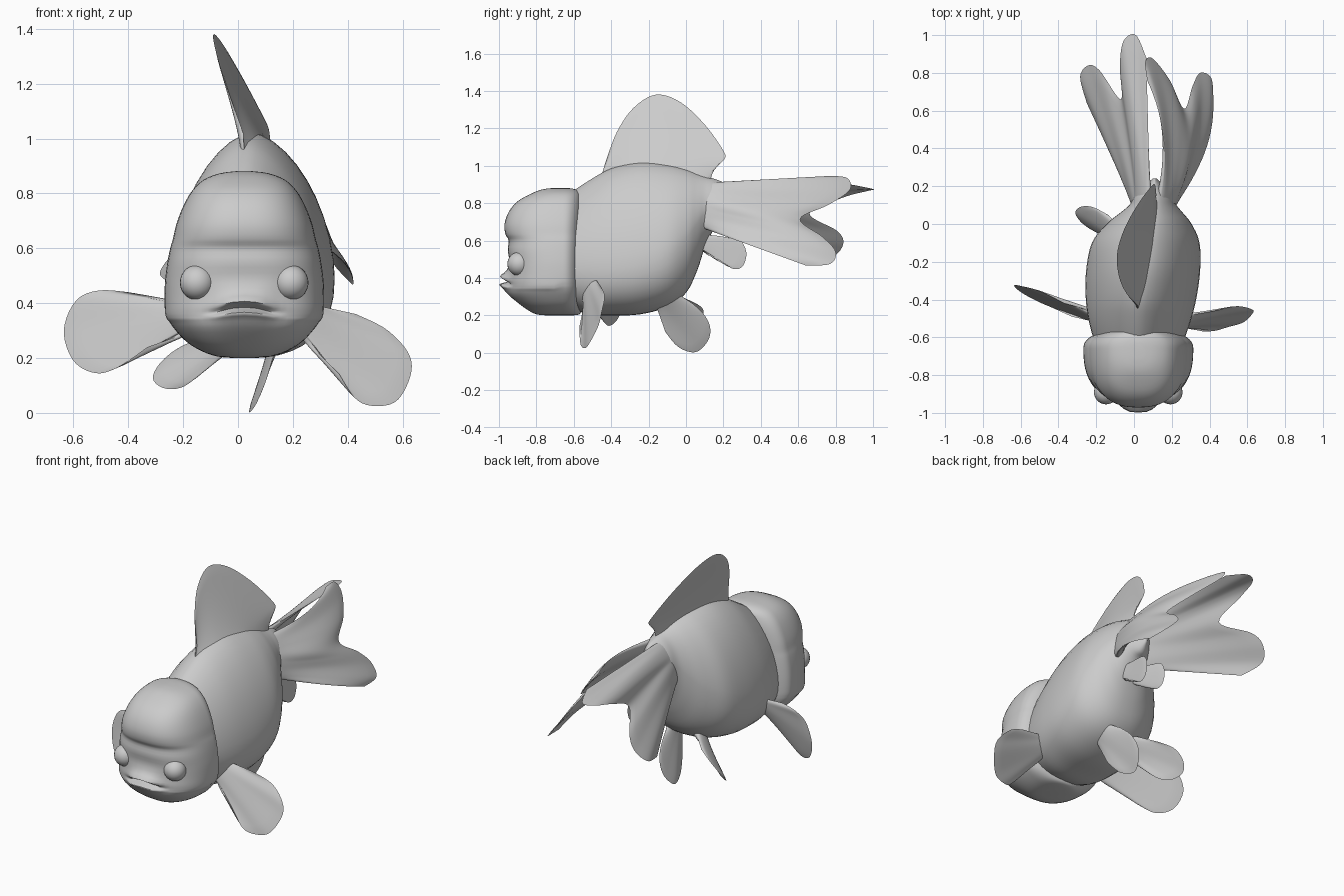
import bpy, bmesh, math
from mathutils import Vector

if "Cube" in bpy.data.objects:
    bpy.data.objects.remove(bpy.data.objects["Cube"])


def finish(name, bm, angle=50):
    bmesh.ops.remove_doubles(bm, verts=bm.verts, dist=1e-5)
    bmesh.ops.recalc_face_normals(bm, faces=bm.faces)
    me = bpy.data.meshes.new(name)
    bm.to_mesh(me)
    bm.free()
    for p in me.polygons:
        p.use_smooth = True
    me.set_sharp_from_angle(angle=math.radians(angle))
    ob = bpy.data.objects.new(name, me)
    bpy.context.collection.objects.link(ob)
    return ob


def spline(pts, count):
    """Catmull-Rom samples through points of any size."""
    n, out = len(pts), []
    for k in range(count):
        f = k / (count - 1) * (n - 1)
        i = min(int(f), n - 2)
        t = f - i
        a, b, c, d = (pts[max(0, min(n - 1, i + o))] for o in (-1, 0, 1, 2))
        out.append(tuple(
            0.5 * (2 * q + (r - p) * t + (2 * p - 5 * q + 4 * r - s) * t * t
                   + (3 * q - p - 3 * r + s) * t ** 3)
            for p, q, r, s in zip(a, b, c, d)))
    return out


def loft(name, rings):
    bm = bmesh.new()
    rows = [[bm.verts.new(p) for p in ring] for ring in rings]
    n = len(rows[0])
    for a, b in zip(rows, rows[1:]):
        for i in range(n):
            j = (i + 1) % n
            bm.faces.new((a[i], a[j], b[j], b[i]))
    bm.faces.new(rows[0])
    bm.faces.new(rows[-1])
    return finish(name, bm)


def power(v, n):
    return math.copysign(abs(v) ** (2 / n), v)


def fin(name, root, rim, thick=0.011, base=0.02, bulge=(0, 0, 0), nu=33, ns=14):
    """Fan-shaped blade from a root line to a curved rim, thin at its edges."""
    lo = [Vector(p) for p in spline(root, nu)]
    hi = [Vector(p) for p in spline(rim, nu)]
    bulge = Vector(bulge)
    grid = []
    for k in range(ns):
        s = k / (ns - 1)
        grid.append([a.lerp(b, s) + bulge * 4 * s * (1 - s) for a, b in zip(lo, hi)])
    bm = bmesh.new()
    for sign in (1, -1):
        rows = []
        for k in range(ns):
            s = k / (ns - 1)
            row = []
            for u in range(nu):
                du = grid[k][min(u + 1, nu - 1)] - grid[k][max(u - 1, 0)]
                ds = grid[min(k + 1, ns - 1)][u] - grid[max(k - 1, 0)][u]
                nrm = du.cross(ds).normalized()
                edge = max(0, math.sin(math.pi * u / (nu - 1))) ** 0.5
                t = (base * (1 - s) ** 3 + thick * (1 - s) ** 0.4) * edge
                row.append(bm.verts.new(grid[k][u] + nrm * sign * t))
            rows.append(row)
        for a, b in zip(rows, rows[1:]):
            for i in range(nu - 1):
                bm.faces.new((a[i], a[i + 1], b[i + 1], b[i]))
    return finish(name, bm)


# Body: pear-shaped sections (y, centre x, half width, bottom, top, widest height)
sections = [
    (-.64, .025, .23, .25, .84, .45), (-.52, .03, .268, .205, .92, .45),
    (-.4, .037, .292, .2, .985, .45), (-.25, .048, .302, .205, 1.02, .47),
    (-.1, .062, .285, .245, 1.01, .53), (0, .08, .225, .32, .985, .61),
    (.06, .093, .165, .44, .96, .69), (.1, .1, .125, .56, .945, .75),
    (.15, .103, .095, .66, .93, .8), (.2, .107, .05, .69, .91, .81),
    (.24, .11, .012, .74, .87, .81)]
rings = []
for y, cx, hw, zb, zt, zm in spline(sections, 41):
    ring = []
    for i in range(40):
        a = math.tau * i / 40
        n = 1.7 if math.sin(a) > 0 else 2.3
        h = zt - zm if math.sin(a) > 0 else zm - zb
        ring.append((cx + hw * power(math.cos(a), n), y, zm + h * power(math.sin(a), n)))
    rings.append(ring)
loft("body", rings)

# Head: horizontal sections (z, half width, front y, back y, lip bulge)
levels = [
    (.2, .04, -.75, -.6, 0), (.206, .1, -.8, -.57, 0), (.225, .155, -.84, -.56, 0),
    (.26, .212, -.89, -.555, 0), (.31, .258, -.94, -.55, .01), (.345, .28, -.95, -.55, .03),
    (.367, .287, -.95, -.55, .048), (.385, .29, -.95, -.55, -.005),
    (.407, .291, -.95, -.55, .045), (.44, .291, -.945, -.55, .015),
    (.49, .288, -.945, -.55, 0), (.55, .28, -.953, -.55, 0), (.6, .27, -.948, -.55, 0),
    (.635, .26, -.966, -.55, 0), (.69, .247, -.97, -.55, 0), (.755, .222, -.947, -.55, 0),
    (.81, .19, -.9, -.555, 0), (.85, .148, -.83, -.565, 0), (.873, .09, -.77, -.59, 0),
    (.881, .03, -.71, -.63, 0)]
rings = []
for z, hw, yf, yb, lip in spline(levels, 58):
    ring = []
    for i in range(64):
        a = math.tau * i / 64
        front = math.sin(a) < 0
        n = 2.5 if front else 2.3
        x = hw * power(math.cos(a), n)
        y = -.66 + (abs(yf + .66) if front else abs(yb + .66)) * power(math.sin(a), n)
        dz = 0
        if front:
            y -= lip * math.exp(-(x / .1) ** 4)
            if .33 < z < .46:
                dz = -.02 * min(1, (x / .1) ** 2) * math.sin(math.pi * (z - .33) / .13)
        ring.append((.023 + x, y, z + dz))
    rings.append(ring)
loft("head", rings)

# Eyes
for side, x in (("left", -.148), ("right", .193)):
    bm = bmesh.new()
    bmesh.ops.create_uvsphere(bm, u_segments=24, v_segments=14, radius=.064)
    eye = finish(side + "_eye", bm)
    eye.location = (x, -.891, .475)


# Dorsal fin, leaning to one side
def lean(y, z):
    return (.025 + .155 * (y + .45) - .42 * max(0, z - 1), y, z)


fin("dorsal_fin",
    [lean(-.46, .92), lean(-.3, .98), lean(-.1, .98), lean(.13, .92)],
    [lean(*p) for p in ((-.43, 1.02), (-.37, 1.18), (-.28, 1.31), (-.16, 1.38), (-.03, 1.34),
                        (.1, 1.22), (.2, 1.08), (.205, 1.035), (.15, .99))],
    base=.018, nu=41)

# Tail: two forked halves spreading from the tail root
fin("right_tail_fin",
    [(.125, .12, .91), (.17, .1, .8), (.195, .08, .67)],
    [(.07, .76, .945), (.06, .86, .935), (.1, .875, .87), (.19, .76, .79), (.265, .61, .715),
     (.31, .73, .62), (.35, .8, .54), (.41, .77, .475), (.42, .64, .467)],
    bulge=(.06, 0, 0), base=.025, nu=57, ns=16)
fin("left_tail_fin",
    [(.085, .12, .91), (.04, .1, .8), (.01, .08, .67)],
    [(.065, .88, .9), (.01, 1.0, .875), (-.055, .97, .865), (-.075, .84, .83), (-.07, .66, .745),
     (-.18, .81, .65), (-.24, .84, .58), (-.285, .78, .51), (-.25, .64, .475)],
    bulge=(0, 0, 0), base=.025, nu=57, ns=16)

# Pectoral fins behind the head
fin("right_pectoral_fin",
    [(.25, -.49, .4), (.22, -.54, .29)],
    [(.43, -.46, .36), (.54, -.435, .305), (.62, -.45, .22), (.63, -.47, .14), (.58, -.52, .045),
     (.5, -.545, .025), (.43, -.565, .05), (.37, -.57, .14)])
fin("left_pectoral_fin",
    [(-.19, -.47, .4), (-.16, -.53, .3)],
    [(-.37, -.42, .435), (-.5, -.355, .447), (-.59, -.33, .41), (-.635, -.325, .3),
     (-.6, -.36, .19), (-.52, -.405, .145), (-.44, -.44, .165), (-.33, -.49, .24)])

# Pelvic fins under the belly
fin("right_pelvic_fin",
    [(.15, -.17, .28), (.15, -.05, .32)],
    [(.1, -.11, .11), (.065, -.04, .03), (.04, .05, .003), (.06, .115, .06), (.085, .13, .13),
     (.11, .1, .2), (.13, .04, .26)])
fin("left_pelvic_fin",
    [(-.03, -.05, .31), (-.02, -.15, .24)],
    [(-.14, .05, .265), (-.22, .09, .235), (-.285, .09, .18), (-.31, .055, .125),
     (-.27, .0, .09), (-.2, -.04, .095), (-.12, -.09, .155)])

# Paired anal fins below the tail root
for side, x, d in (("right", .135, .03), ("left", .085, -.03)):
    fin(side + "_anal_fin",
        [(x, .03, .64), (x, .02, .58)],
        [(x + d * .5, .17, .61), (x + d, .25, .612), (x + d * 1.2, .3, .59), (x + d * 1.3, .323, .53),
         (x + d * 1.3, .305, .465), (x + d * 1.2, .26, .447), (x + d, .2, .48), (x + d * .5, .13, .54)],
        base=.015)
